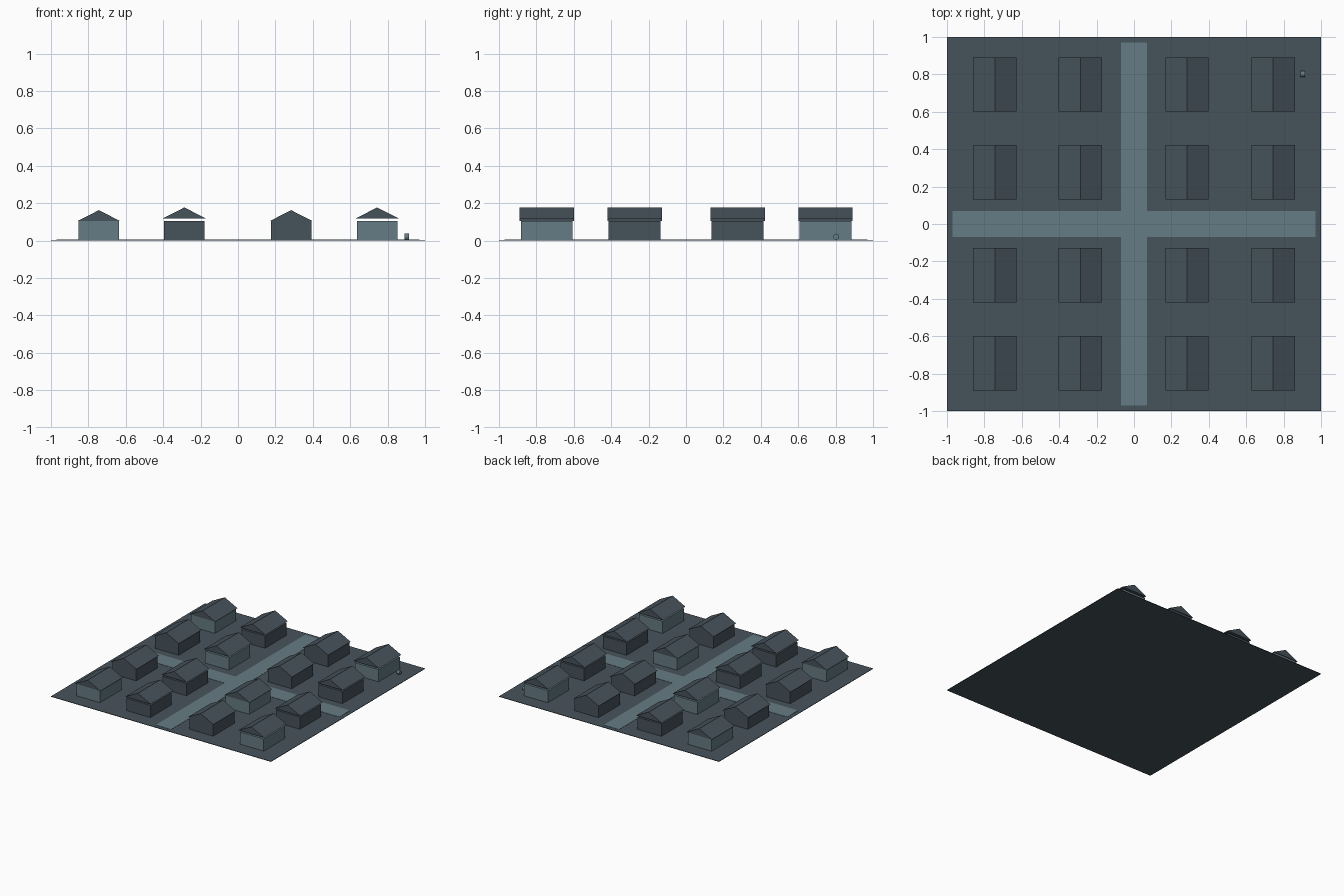
import bpy
import bmesh
from math import radians
from mathutils import Matrix

default = bpy.data.objects.get("Cube")
if default:
    bpy.data.objects.remove(default, do_unlink=True)


def make_material(name, rgb):
    mat = bpy.data.materials.new(name)
    mat.use_nodes = True
    color = (*rgb, 1)
    mat.diffuse_color = color
    mat.node_tree.nodes["Principled BSDF"].inputs["Base Color"].default_value = color
    return mat


slate = make_material("dark slate", (0.061, 0.086, 0.104))
blue_grey = make_material("pale blue grey", (0.133, 0.203, 0.233))


def add_object(name, bm, mat):
    bmesh.ops.recalc_face_normals(bm, faces=bm.faces)
    mesh = bpy.data.meshes.new(name)
    bm.to_mesh(mesh)
    bm.free()
    mesh.materials.append(mat)
    obj = bpy.data.objects.new(name, mesh)
    bpy.context.collection.objects.link(obj)
    return obj


def add_box(name, x, y, z_low, z_high, width, length, mat):
    bm = bmesh.new()
    place = Matrix.Translation((x, y, (z_low + z_high) / 2))
    scale = Matrix.Diagonal((width, length, z_high - z_low, 1))
    bmesh.ops.create_cube(bm, size=1, matrix=place @ scale)
    return add_object(name, bm, mat)


def add_gable_roof(name, x, y, z, width, length, height, mat):
    # Triangular profile swept along the ridge
    bm = bmesh.new()
    profile = [(-width / 2, 0), (width / 2, 0), (0, height)]
    verts = [bm.verts.new((x + px, y - length / 2, z + pz)) for px, pz in profile]
    face = bm.faces.new(verts)
    swept = bmesh.ops.extrude_face_region(bm, geom=[face], use_keep_orig=True)
    moved = [v for v in swept["geom"] if isinstance(v, bmesh.types.BMVert)]
    bmesh.ops.translate(bm, verts=moved, vec=(0, length, 0))
    return add_object(name, bm, mat)


# Ground slab and crossing roads
GROUND = 0.004
add_box("ground", 0, 0, 0, GROUND, 2, 2, slate)
add_box("road_lengthwise", 0, 0, GROUND, GROUND + 0.002, 0.14, 1.94, blue_grey)
for side, label in ((-1, "right"), (1, "left")):
    add_box("road_" + label, side * 0.52, 0, GROUND, GROUND + 0.002, 0.9, 0.14, blue_grey)

# Grid of houses: pale walls on both diagonals' outer corners and one inner diagonal
columns = (-0.744, -0.287, 0.284, 0.744)
rows = (-0.744, -0.275, 0.276, 0.746)
WALL_TOP = 0.104
for i, x in enumerate(columns):
    lift = 0.0145 if i % 2 else 0
    for j, y in enumerate(rows):
        pale = i + j == 3 or (i == j and i in (0, 3))
        tag = f"{i + 1}_{j + 1}"
        add_box("house_walls_" + tag, x, y, GROUND, WALL_TOP, 0.216, 0.277,
                blue_grey if pale else slate)
        add_gable_roof("house_roof_" + tag, x, y, WALL_TOP + lift, 0.231, 0.291, 0.059, slate)

# Small barrel beside the back left house
bm = bmesh.new()
bmesh.ops.create_cone(bm, cap_ends=True, segments=16, radius1=0.016, radius2=0.016, depth=0.024,
                      matrix=Matrix.Translation((0.902, 0.803, 0.021))
                      @ Matrix.Rotation(radians(90), 4, "Y"))
add_object("barrel", bm, blue_grey)
